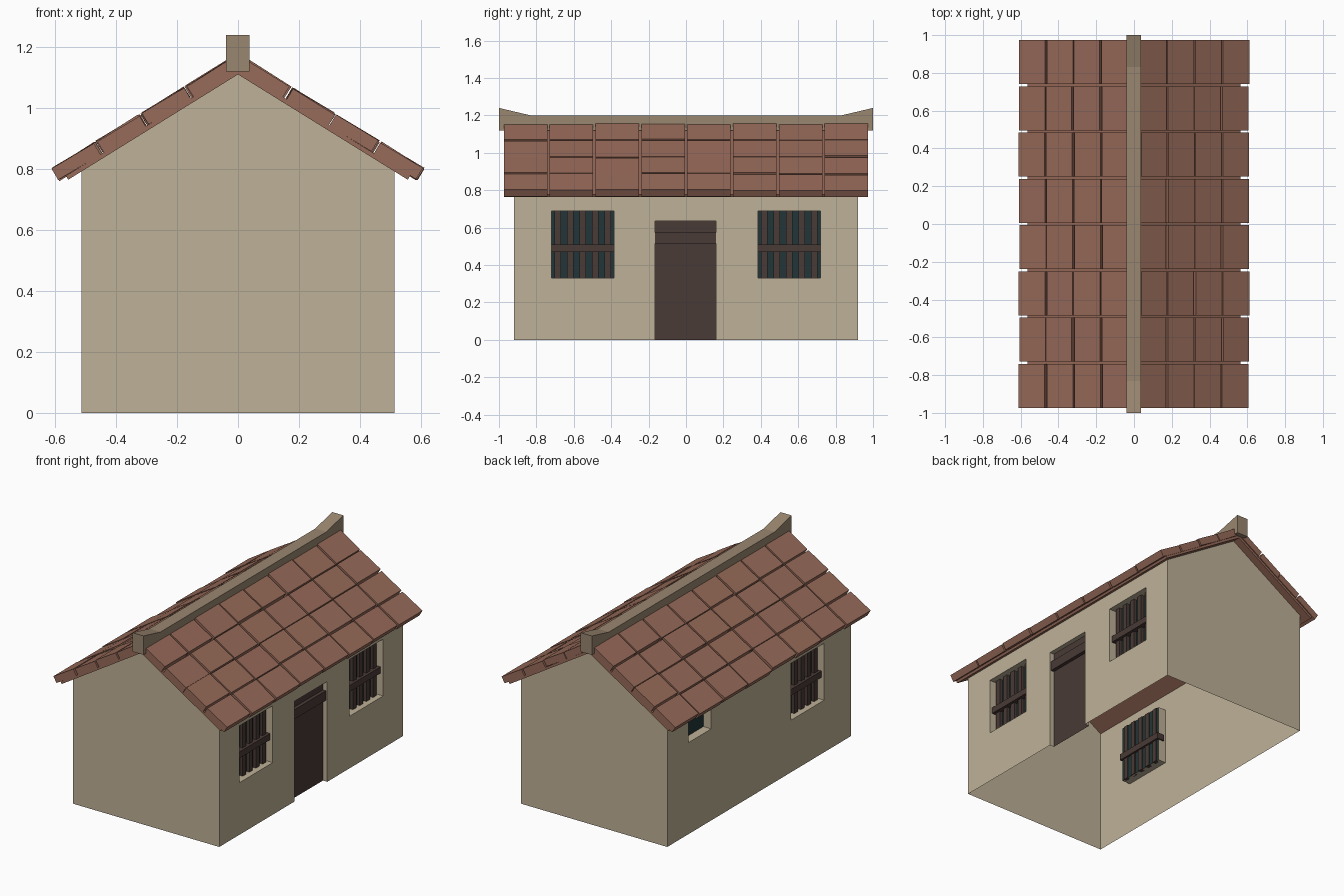
import bpy, bmesh, math, random
from mathutils import Matrix, Vector

random.seed(4)
if "Cube" in bpy.data.objects:
    bpy.data.objects.remove(bpy.data.objects["Cube"], do_unlink=True)


def material(name, rgb):
    m = bpy.data.materials.new(name)
    m.use_nodes = True
    m.diffuse_color = (*rgb, 1)
    m.node_tree.nodes["Principled BSDF"].inputs["Base Color"].default_value = (*rgb, 1)
    return m


PLASTER = material("beige plaster", (0.52, 0.44, 0.31))
CLAY = material("red clay", (0.31, 0.145, 0.10))
STONE = material("ridge stone", (0.32, 0.24, 0.16))
WOOD = material("dark wood", (0.066, 0.043, 0.037))
TEAL = material("dark teal", (0.016, 0.036, 0.038))

HX, HY = 0.513, 0.92            # half width and half length of the walls
APEX, SLOPE = 1.11, 0.62        # underside of the roof
EAVE = APEX - SLOPE * HX


def finish(name, bm, mat, recalc=True):
    if recalc:
        bmesh.ops.recalc_face_normals(bm, faces=bm.faces)
    me = bpy.data.meshes.new(name)
    bm.to_mesh(me)
    bm.free()
    me.materials.append(mat)
    ob = bpy.data.objects.new(name, me)
    bpy.context.collection.objects.link(ob)
    return ob


def face(bm, pts):
    return bm.faces.new([bm.verts.new(p) for p in pts])


def add_box(bm, lo, hi, matrix=Matrix()):
    lo, hi = Vector(lo), Vector(hi)
    m = matrix @ Matrix.Translation((lo + hi) / 2) @ Matrix.Diagonal((*(hi - lo), 1))
    bmesh.ops.create_cube(bm, size=1, matrix=m)


def extrude(name, pts, offset, mat):
    bm = bmesh.new()
    f = face(bm, pts)
    ext = bmesh.ops.extrude_face_region(bm, geom=[f], use_keep_orig=True)
    verts = [v for v in ext["geom"] if isinstance(v, bmesh.types.BMVert)]
    bmesh.ops.translate(bm, verts=verts, vec=offset)
    return finish(name, bm, mat)


# Openings: y start, y end, z start, z end, recess depth
BIG = 0.055
door = (-0.165, 0.16, 0, 0.635, 0.03)
right_window = (-0.72, -0.385, 0.33, 0.69, BIG)
left_window = (0.385, 0.72, 0.33, 0.69, BIG)
back_window = (-0.65, -0.32, 0.33, 0.69, BIG)
small_window = (0.48, 0.71, 0.58, 0.72, BIG)


def side_wall(bm, side, openings):
    """Thin wall split into cells around its openings, with recessed reveals."""
    x = side * HX
    ys = sorted({-HY, HY, *(v for o in openings for v in o[:2])})
    zs = sorted({0, EAVE, *(v for o in openings for v in o[2:4])})
    for y0, y1 in zip(ys, ys[1:]):
        for z0, z1 in zip(zs, zs[1:]):
            if any(o[0] <= y0 < o[1] and o[2] <= z0 < o[3] for o in openings):
                continue
            face(bm, [(x, y0, z0), (x, y1, z0), (x, y1, z1), (x, y0, z1)])
    for y0, y1, z0, z1, d in openings:
        ring = [(y0, z0), (y0, z1), (y1, z1), (y1, z0)]
        for i in range(4):
            a, b = ring[i], ring[(i + 1) % 4]
            if a[1] == b[1] == 0:
                continue
            xi = x - side * d
            face(bm, [(x, *a), (x, *b), (xi, *b), (xi, *a)])


# Walls, open underneath
bm = bmesh.new()
side_wall(bm, 1, [door, right_window, left_window])
side_wall(bm, -1, [back_window, small_window])
for y in (-HY, HY):
    face(bm, [(-HX, y, 0), (HX, y, 0), (HX, y, EAVE), (0, y, APEX), (-HX, y, EAVE)])
bmesh.ops.remove_doubles(bm, verts=bm.verts, dist=0.0005)
finish("walls", bm, PLASTER)


# Recessed panels, bars and cross rails
def panel(name, side, o, mat):
    x = side * (HX - o[4])
    bm = bmesh.new()
    pts = [(x, o[0], o[2]), (x, o[1], o[2]), (x, o[1], o[3]), (x, o[0], o[3])]
    face(bm, pts if side > 0 else pts[::-1])
    finish(name, bm, mat, recalc=False)


def span(side, near, far):
    """Sorted x range between two depths behind the wall face."""
    return sorted((side * (HX - near), side * (HX - far)))


def barred_window(name, side, o):
    panel(name + "_pane", side, o, TEAL)
    bm = bmesh.new()
    step = (o[1] - o[0]) / 5
    x0, x1 = span(side, 0.035, 0.06)
    for i in range(5):
        c = o[0] + step * (i + 0.5)
        add_box(bm, (x0, c - 0.017, o[2]), (x1, c + 0.017, o[3]))
    finish(name + "_bars", bm, WOOD)
    bm = bmesh.new()
    x0, x1 = span(side, 0.018, 0.07)
    add_box(bm, (x0, o[0] - 0.008, 0.47), (x1, o[1] + 0.008, 0.51))
    finish(name + "_rail", bm, WOOD)


barred_window("right_window", 1, right_window)
barred_window("left_window", 1, left_window)
barred_window("back_window", -1, back_window)
panel("small_window_pane", -1, small_window, TEAL)

# Door with a raised beam near its top
panel("door", 1, door, WOOD)
bm = bmesh.new()
x0, x1 = span(1, 0.008, 0.035)
add_box(bm, (x0, door[0], 0.515), (x1, door[1], 0.575))
finish("door_beam", bm, WOOD)

# Roof deck: bent slab under the tiles
ANGLE = math.atan(SLOPE)
ca, sa = math.cos(ANGLE), math.sin(ANGLE)


def on_slope(s, n, side):
    return (side * (s * ca + n * sa), -0.97, APEX - s * sa + n * ca)


THICK, DECK = 0.015, 0.655
deck = [on_slope(DECK, 0, -1), (0, -0.97, APEX), on_slope(DECK, 0, 1),
        on_slope(DECK, THICK, 1), (0, -0.97, APEX + THICK / ca), on_slope(DECK, THICK, -1)]
extrude("roof_deck", deck, (0, 1.94, 0), CLAY)

# Clay tiles: four rows of eight on each slope, slightly uneven
ROWS, COLS, PITCH, WIDTH = 4, 8, 0.171, 0.245
for side, name in ((1, "left_tiles"), (-1, "right_tiles")):
    bm = bmesh.new()
    slope = Matrix.Translation((0, 0, APEX)) @ Matrix.Diagonal((side, 1, 1, 1)) \
        @ Matrix.Rotation(ANGLE, 4, "Y")
    for r in range(ROWS):
        for c in range(COLS):
            centre = Vector((PITCH * (r + 0.5) + random.uniform(-0.004, 0.004),
                             WIDTH * (c - (COLS - 1) / 2),
                             0.036 + random.uniform(-0.003, 0.003)))
            tilt = Matrix.Rotation(random.uniform(-0.02, 0.02), 4, "Y")
            half = Vector((0.081, 0.1165, 0.0215))
            add_box(bm, -half, half, slope @ Matrix.Translation(centre) @ tilt)
    finish(name, bm, CLAY)

# Ridge beam with upturned ends
ridge = [(-1, 1.12), (1, 1.12), (1, 1.24), (0.83, 1.2), (-0.83, 1.2), (-1, 1.24)]
extrude("ridge_beam", [(-0.04, y, z) for y, z in ridge], (0.078, 0, 0), STONE)
